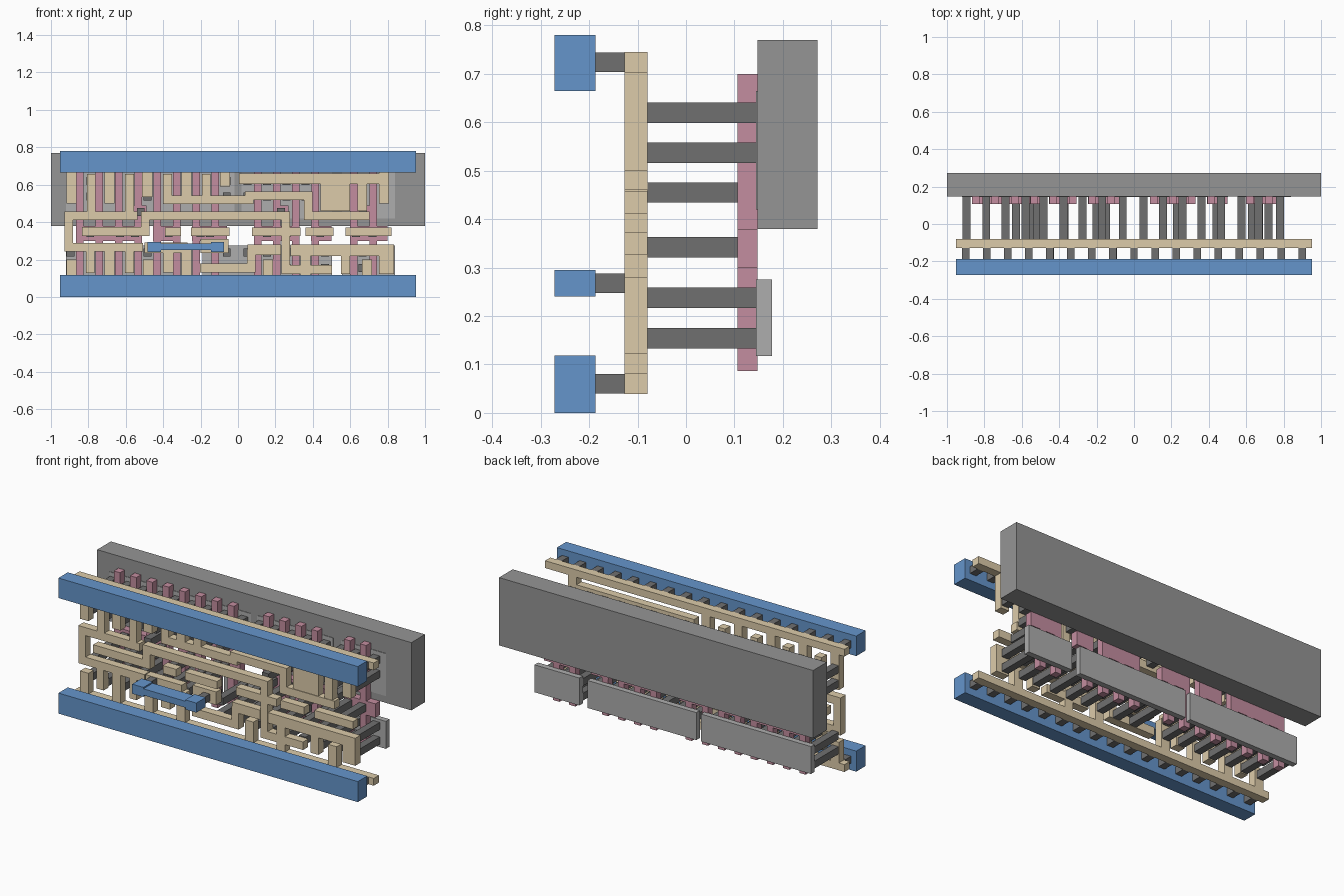
import bpy, bmesh
from mathutils import Matrix


def material(name, c):
    m = bpy.data.materials.new(name)
    m.diffuse_color = (*c, 1)
    return m


BLUE = material("metal_blue", (0.13, 0.30, 0.60))
TAN = material("wire_tan", (0.72, 0.60, 0.40))
PINK = material("gate_pink", (0.55, 0.27, 0.35))
DARK = material("contact_dark", (0.16, 0.16, 0.16))
LIGHT = material("diffusion_grey", (0.42, 0.42, 0.42))
GREY = material("well_grey", (0.30, 0.30, 0.30))


def boxes(name, rects, y0, y1, mat):
    """One object of boxes; each rect is (x0, x1, z0, z1)."""
    bm = bmesh.new()
    for x0, x1, z0, z1 in rects:
        bmesh.ops.create_cube(bm, size=1, matrix=Matrix.Translation(
            ((x0 + x1) / 2, (y0 + y1) / 2, (z0 + z1) / 2))
            @ Matrix.Diagonal((abs(x1 - x0), y1 - y0, abs(z1 - z0), 1)))
    me = bpy.data.meshes.new(name)
    bm.to_mesh(me)
    bm.free()
    me.materials.append(mat)
    ob = bpy.data.objects.new(name, me)
    bpy.context.collection.objects.link(ob)
    return ob


def squares(points, s=0.042):
    return [(x - s / 2, x + s / 2, z - s / 2, z + s / 2) for x, z in points]


def path(points, w=0.046):
    """Axis-aligned strips of width w along a polyline."""
    h = w / 2
    return [(min(a[0], b[0]) - h, max(a[0], b[0]) + h,
             min(a[1], b[1]) - h, max(a[1], b[1]) + h)
            for a, b in zip(points, points[1:])]


LI = (-0.127, -0.08)

# Well slab and diffusion plates
boxes("well", [(-1, 1, 0.38, 0.77)], 0.148, 0.272, GREY)
boxes("lower_diffusion", [(a, b, 0.117, 0.275) for a, b in
      ((-0.92, -0.22), (-0.19, 0.503), (0.555, 0.84))], 0.145, 0.178, LIGHT)
boxes("upper_diffusion", [(a, b, 0.42, 0.665) for a, b in
      ((-0.92, -0.02), (0.02, 0.503), (0.555, 0.84))], 0.145, 0.178, LIGHT)

# Gate fingers and the pads joining them
fingers = [-0.845 + 0.1035 * i for i in range(8)] + \
          [0.105 + 0.1025 * i for i in range(4)] + [0.62, 0.722]
gates = [(x - 0.02, x + 0.02, 0.087, 0.70) for x in fingers]
pads = [(a, b, 0.30, 0.38) for a, b in
        ((-0.865, -0.515), (-0.455, -0.31), (-0.245, -0.06),
         (0.085, 0.33), (0.39, 0.5), (0.6, 0.80))]
pads += [(a, b, 0.42, 0.49) for a, b in ((-0.555, -0.49), (0.19, 0.27), (0.6, 0.74))]
boxes("gate_fingers", gates + pads, 0.106, 0.148, PINK)

# Contacts from wiring back to diffusion and gates
cols = [-0.895, -0.79, -0.687, -0.58, -0.484, -0.377, -0.275, -0.17,
        -0.06, 0.05, 0.155, 0.26, 0.36, 0.465, 0.575, 0.666, 0.78]
boxes("upper_contacts", squares([(x, z) for x in cols for z in (0.62, 0.537)]),
      -0.08, 0.146, DARK)
boxes("lower_contacts", squares([(x, z) for x in cols if x != -0.17
      for z in (0.238, 0.154)]), -0.08, 0.146, DARK)
boxes("gate_contacts", squares(
    [(x, 0.342) for x in (-0.79, -0.63, -0.55, -0.37, -0.2, -0.15, 0.155,
                          0.26, 0.44, 0.63, 0.72)] +
    [(x, 0.455) for x in (-0.52, 0.23, 0.67)]), -0.08, 0.107, DARK)

# Supply rails: tan strip with tabs, contacts, blue bar
for side, z, bar in (("upper", 0.724, (0.665, 0.78)), ("lower", 0.06, (0, 0.118))):
    boxes(side + "_rail_strip", [(-0.953, 0.953, z - 0.021, z + 0.021)], *LI, TAN)
    boxes(side + "_rail_contacts", squares(
        [(-0.9 + 0.1125 * i, z) for i in range(17)], 0.04), -0.187, -0.127, DARK)
    boxes(side + "_rail_bar", [(-0.953, 0.953, *bar)], -0.272, -0.187, BLUE)
boxes("upper_tabs", [(x - 0.027, x + 0.027, b, 0.705) for x, b in
      ((-0.89, 0.5), (-0.687, 0.5), (-0.485, 0.535), (-0.275, 0.535),
       (-0.07, 0.59), (0.78, 0.5))], *LI, TAN)
boxes("lower_tabs", [(x - 0.027, x + 0.027, 0.08, t) for x, t in
      ((-0.89, 0.2), (-0.687, 0.27), (-0.48, 0.2), (-0.275, 0.25),
       (0.16, 0.2), (0.36, 0.25), (0.69, 0.2))], *LI, TAN)

# Signal wiring
boxes("left_loop_wire",
      path([(-0.53, 0.265), (-0.905, 0.265), (-0.905, 0.435), (-0.56, 0.435)])
      + path([(-0.785, 0.435), (-0.785, 0.635)])
      + path([(-0.58, 0.435), (-0.58, 0.635)])
      + path([(-0.79, 0.265), (-0.79, 0.15)])
      + path([(-0.58, 0.265), (-0.58, 0.15)]), *LI, TAN)
boxes("long_wire", path([(-0.81, 0.35), (-0.495, 0.35), (-0.495, 0.435),
      (0.255, 0.435), (0.255, 0.147), (0.48, 0.147)]), *LI, TAN)
boxes("stepped_wire", path([(-0.377, 0.635), (-0.377, 0.52), (0.06, 0.52),
      (0.06, 0.542), (0.375, 0.542), (0.375, 0.435), (0.68, 0.435)])
      + path([(-0.17, 0.635), (-0.17, 0.52)]), *LI, TAN)
boxes("upper_wire", [(0.005, 0.80, 0.605, 0.66), (0.44, 0.60, 0.46, 0.61),
      (0.64, 0.69, 0.46, 0.61)], *LI, TAN)
boxes("middle_wires", [(a, b, 0.327, 0.372) for a, b in
      ((-0.39, -0.305), (-0.25, -0.045), (0.075, 0.335), (0.36, 0.51),
       (0.575, 0.82))], *LI, TAN)
boxes("jumper_wires", [(-0.5, -0.27, 0.235, 0.29), (-0.40, -0.345, 0.13, 0.25),
      (-0.2, -0.05, 0.235, 0.31), (0.05, 0.23, 0.225, 0.28)], *LI, TAN)
boxes("bottom_wire", path([(-0.18, 0.155), (0.07, 0.155), (0.07, 0.23)]), *LI, TAN)
boxes("right_wire", [(0.28, 0.835, 0.22, 0.28), (0.755, 0.835, 0.122, 0.22),
      (0.55, 0.60, 0.122, 0.22)], *LI, TAN)

# Short blue jumper with end pads
boxes("jumper_contacts", squares([(-0.447, 0.268), (-0.11, 0.268)], 0.04),
      -0.187, -0.127, DARK)
boxes("jumper_bar", [(-0.42, -0.135, 0.25, 0.287), (-0.483, -0.412, 0.24, 0.295),
      (-0.145, -0.075, 0.24, 0.295)], -0.272, -0.187, BLUE)
